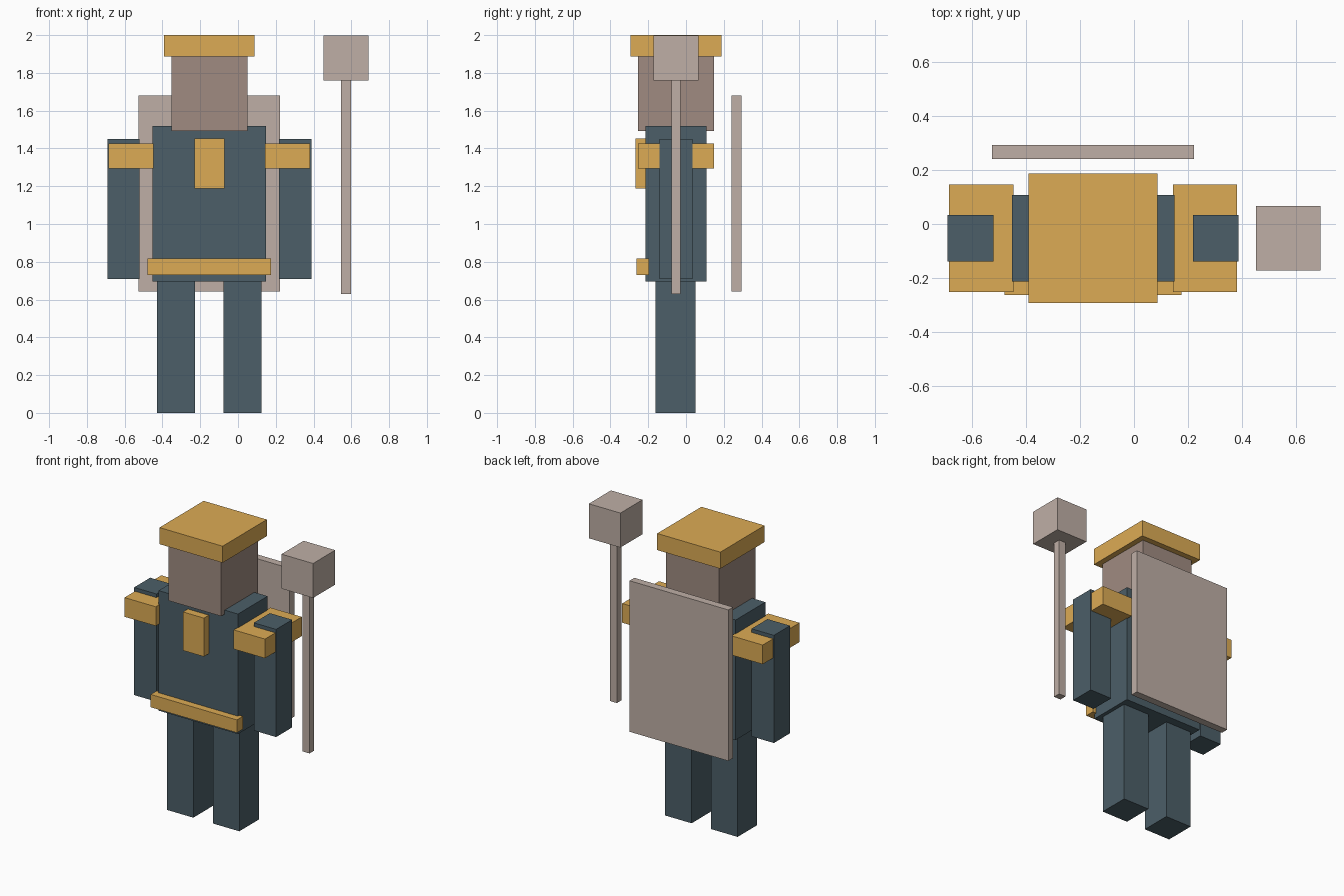
import bpy
import bmesh
from mathutils import Matrix, Vector

if "Cube" in bpy.data.objects:
    bpy.data.objects.remove(bpy.data.objects["Cube"])

CX, CY = -0.152, -0.053      # body axis (the staff pushes it off centre)


def material(name, rgb):
    m = bpy.data.materials.new(name)
    m.diffuse_color = (*rgb, 1)
    m.use_nodes = True
    m.node_tree.nodes["Principled BSDF"].inputs["Base Color"].default_value = m.diffuse_color
    return m


GOLD = material("gold", (0.72, 0.41, 0.09))
CLOTH = material("dark_cloth", (0.072, 0.114, 0.138))
SKIN = material("skin", (0.35, 0.26, 0.22))
PALE = material("pale_stone", (0.52, 0.43, 0.38))


def box(name, x, y, z, size, mat):
    """Box centred on x, y with its base at z."""
    bm = bmesh.new()
    bmesh.ops.create_cube(bm, size=1, matrix=Matrix.Diagonal((*size, 1)))
    mesh = bpy.data.meshes.new(name)
    bm.to_mesh(mesh)
    bm.free()
    mesh.materials.append(mat)
    ob = bpy.data.objects.new(name, mesh)
    ob.location = Vector((x, y, z + size[2] / 2))
    bpy.context.collection.objects.link(ob)
    return ob


# Head, hat and torso
box("torso", CX, CY, 0.695, (0.603, 0.322, 0.825), CLOTH)
box("head", CX, CY, 1.493, (0.402, 0.40, 0.395), SKIN)
box("hat", CX, CY, 1.886, (0.48, 0.48, 0.114), GOLD)

# Limbs and shoulder pads on both sides
for side, s in (("right", -1), ("left", 1)):
    box(side + "_leg", CX + s * 0.175, CY - 0.003, 0, (0.201, 0.212, 0.696), CLOTH)
    box(side + "_arm", CX + s * 0.455, CY, 0.71, (0.17, 0.174, 0.74), CLOTH)
    box(side + "_shoulder_pad", CX + s * 0.415, CY, 1.293, (0.238, 0.40, 0.132), GOLD)

# Chest plate, belt and back panel
box("chest_plate", CX, -0.239, 1.188, (0.159, 0.056, 0.265), GOLD)
box("belt", CX, -0.23, 0.73, (0.656, 0.066, 0.088), GOLD)
box("cape", CX, 0.268, 0.642, (0.751, 0.052, 1.038), PALE)

# Staff with block head
box("staff_shaft", 0.572, CY, 0.63, (0.053, 0.05, 1.132), PALE)
box("staff_head", 0.572, CY, 1.76, (0.24, 0.24, 0.237), PALE)
